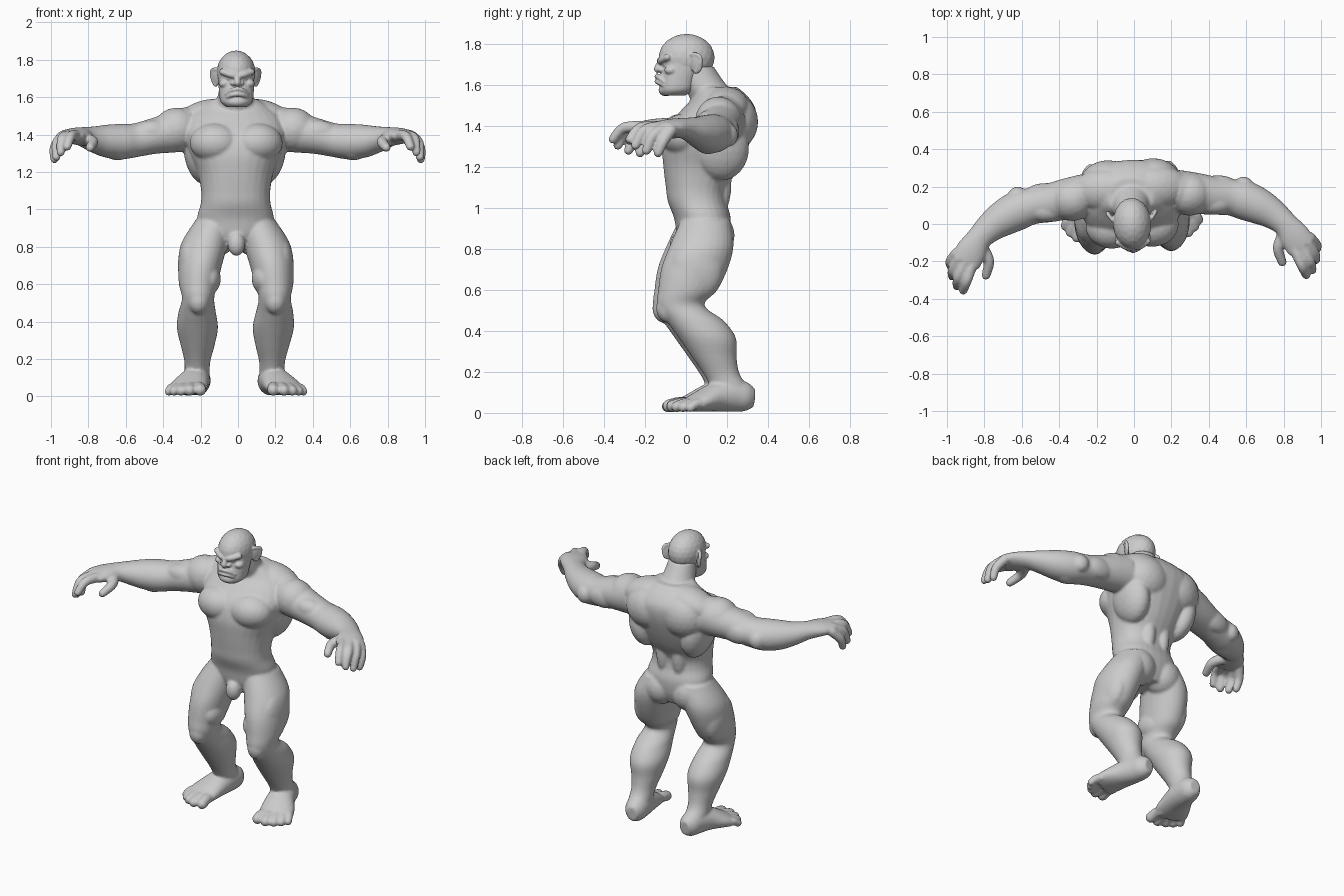
import bpy, bmesh, math
from mathutils import Vector, Matrix, Euler

SEG = 28


def spline(rings, steps=5):
    """Catmull-Rom interpolation of (x, y, z, a, b) rings."""
    out = []
    for i in range(len(rings) - 1):
        p0, p1 = rings[max(i - 1, 0)], rings[i]
        p2, p3 = rings[i + 1], rings[min(i + 2, len(rings) - 1)]
        for s in range(steps):
            t = s / steps
            out.append([0.5 * (2 * b + (c - a) * t + (2 * a - 5 * b + 4 * c - d) * t * t
                               + (3 * b - a - 3 * c + d) * t ** 3)
                        for a, b, c, d in zip(p0, p1, p2, p3)])
    return out + [list(rings[-1])]


def loft(bm, rings, flat=False, power=1.0):
    """Closed tube through elliptical rings; flat keeps the rings horizontal."""
    rs = spline(rings)
    pts = [Vector(r[:3]) for r in rs]
    loops = []
    for i, r in enumerate(rs):
        u, v = Vector((1, 0, 0)), Vector((0, 1, 0))
        if not flat:
            t = (pts[min(i + 1, len(pts) - 1)] - pts[max(i - 1, 0)]).normalized()
            u = t.cross(Vector((0, 0, 1))).normalized()
            v = u.cross(t)
        loop = []
        for k in range(SEG):
            c, s = math.cos(math.tau * k / SEG), math.sin(math.tau * k / SEG)
            c = math.copysign(abs(c) ** power, c)
            s = math.copysign(abs(s) ** power, s)
            loop.append(bm.verts.new(pts[i] + u * c * r[3] + v * s * r[4]))
        loops.append(loop)
    for l0, l1 in zip(loops, loops[1:]):
        for k in range(SEG):
            j = (k + 1) % SEG
            bm.faces.new((l0[k], l0[j], l1[j], l1[k]))
    bm.faces.new(loops[0][::-1])
    bm.faces.new(loops[-1])


def ball(bm, c, r, rot=(0, 0, 0)):
    m = Matrix.Translation(c) @ Euler(rot).to_matrix().to_4x4() @ Matrix.Diagonal((*r, 1))
    bmesh.ops.create_icosphere(bm, subdivisions=3, radius=1, matrix=m)


def digit(bm, pts, r0, r1):
    """Round-ended finger, toe or ridge."""
    n = len(pts) - 1
    rad = [r0 + (r1 - r0) * i / n for i in range(n + 1)]
    loft(bm, [(*p, r, r) for p, r in zip(pts, rad)])
    ball(bm, pts[0], (r0,) * 3)
    ball(bm, pts[-1], (r1,) * 3)


def skin(name, bm, voxel, smooth):
    """Mirror the half model, fuse its volumes and smooth the surface."""
    bmesh.ops.recalc_face_normals(bm, faces=bm.faces)
    me = bpy.data.meshes.new(name)
    bm.to_mesh(me)
    bm.free()
    ob = bpy.data.objects.new(name, me)
    bpy.context.collection.objects.link(ob)
    ob.modifiers.new("mirror", 'MIRROR').use_mirror_merge = False
    rm = ob.modifiers.new("fuse", 'REMESH')
    rm.mode = 'VOXEL'
    rm.voxel_size = voxel
    rm.use_smooth_shade = True
    sm = ob.modifiers.new("smooth", 'SMOOTH')
    sm.factor, sm.iterations = 0.5, smooth
    # the whole figure is turned slightly to one side
    ob.rotation_euler.z = 0.045
    ob.location.x = -0.01
    return ob


body = bmesh.new()

# torso
loft(body, [(0, .09, .79, .10, .09), (0, .085, .86, .18, .125), (0, .08, .95, .205, .138),
            (0, .055, 1.03, .187, .143), (0, .052, 1.10, .185, .150), (0, .075, 1.20, .205, .185),
            (0, .095, 1.30, .245, .210), (0, .125, 1.40, .275, .212), (0, .16, 1.48, .26, .180),
            (0, .17, 1.54, .20, .135), (0, .15, 1.59, .12, .10)], flat=True, power=0.88)
# neck
loft(body, [(0, .17, 1.46, .13, .13), (0, .135, 1.54, .112, .118),
            (0, .085, 1.61, .094, .105), (0, .05, 1.69, .08, .085)], flat=True)
# chest, shoulder, back, hip and groin masses
for c, r, rot in [((.115, -.015, 1.355), (.135, .112, .105), (0, 0, .15)),
                  ((.315, .145, 1.425), (.125, .115, .118), (0, .3, 0)),
                  ((.15, .19, 1.50), (.17, .11, .085), (0, .25, 0)),
                  ((.12, .225, 1.42), (.15, .122, .14), (0, 0, 0)),
                  ((.185, .165, 1.29), (.085, .135, .16), (0, .2, 0)),
                  ((.055, .16, 1.12), (.05, .06, .16), (0, 0, 0)),
                  ((.10, .125, .865), (.115, .108, .115), (0, 0, 0)),
                  ((0, -.035, .815), (.047, .045, .065), (0, 0, 0))]:
    ball(body, c, r, rot)

# arm
loft(body, [(.24, .17, 1.43, .11, .12), (.34, .15, 1.41, .11, .108), (.44, .132, 1.39, .103, .095),
            (.53, .12, 1.37, .098, .090), (.61, .098, 1.362, .105, .095), (.69, .06, 1.365, .096, .088),
            (.76, .015, 1.375, .080, .070), (.82, -.04, 1.388, .068, .052),
            (.865, -.105, 1.392, .082, .044), (.90, -.165, 1.392, .080, .034)])
for c, r, rot in [((.45, .09, 1.415), (.10, .06, .062), (0, .1, 0)),
                  ((.46, .185, 1.375), (.11, .055, .07), (0, .1, 0)),
                  ((.61, .185, 1.355), (.05, .04, .055), (0, 0, -.4)),
                  ((.63, .08, 1.33), (.09, .075, .068), (0, 0, -.4))]:
    ball(body, c, r, rot)
# fingers and thumb
for pts in [[(.865, -.18, 1.395), (.897, -.265, 1.39), (.918, -.315, 1.335)],
            [(.905, -.17, 1.395), (.943, -.245, 1.378), (.952, -.29, 1.305)],
            [(.935, -.145, 1.39), (.970, -.205, 1.352), (.973, -.237, 1.28)],
            [(.945, -.115, 1.38), (.980, -.155, 1.325), (.980, -.18, 1.268)]]:
    digit(body, pts, .030, .023)
digit(body, [(.82, -.075, 1.375), (.775, -.16, 1.362), (.793, -.24, 1.33)], .036, .024)

# leg
loft(body, [(.115, .09, .94, .10, .12), (.165, .07, .82, .125, .155), (.19, .035, .71, .118, .163),
            (.203, .0, .60, .103, .145), (.205, -.035, .525, .086, .115),
            (.207, .035, .45, .100, .140), (.203, .095, .365, .110, .140),
            (.20, .13, .27, .090, .108), (.20, .165, .19, .070, .088),
            (.20, .205, .12, .066, .090), (.20, .22, .06, .06, .08)], flat=True)
ball(body, (.205, -.095, .51), (.058, .06, .072))
ball(body, (.245, .04, .70), (.065, .13, .15))
ball(body, (.145, -.02, .63), (.062, .10, .085))

# foot and toes
loft(body, [(.185, .325, .075, .035, .045), (.19, .285, .078, .062, .070), (.20, .22, .085, .074, .080),
            (.22, .14, .078, .086, .072), (.25, .06, .056, .103, .052),
            (.27, .005, .040, .100, .036)])
for i, tip in enumerate([(.195, -.075), (.252, -.078), (.298, -.058), (.333, -.03), (.360, .005)]):
    r = .032 - .0022 * i
    base = (.20 + .033 * i, .02 + .012 * i, .042)
    mid = ((base[0] + tip[0]) / 2, (base[1] + tip[1]) / 2, .046)
    digit(body, [base, mid, (*tip, r + .002)], r, r)

skin("body", body, .008, 7)

head = bmesh.new()

# skull and jaw
ball(head, (0, .003, 1.733), (.103, .137, .116))
loft(head, [(0, -.06, 1.548, .055, .055), (0, -.045, 1.575, .085, .083), (0, -.032, 1.63, .093, .092),
            (0, -.015, 1.69, .096, .100), (0, -.01, 1.75, .095, .105)], flat=True, power=0.88)
# brow, nose, lips
digit(head, [(0, -.122, 1.712), (.035, -.122, 1.720), (.078, -.095, 1.735)], .017, .017)
digit(head, [(0, -.118, 1.715), (0, -.132, 1.695), (0, -.138, 1.678)], .014, .019)
digit(head, [(0, -.142, 1.642), (.03, -.133, 1.637), (.055, -.108, 1.615)], .012, .011)
digit(head, [(0, -.142, 1.616), (.03, -.132, 1.611), (.053, -.108, 1.598)], .012, .010)
# nostril, eye, cheek, muzzle, chin
for c, r in [((.021, -.122, 1.674), (.016, .018, .013)), ((.04, -.098, 1.699), (.018, .016, .013)),
             ((.066, -.075, 1.672), (.03, .034, .024)), ((0, -.095, 1.632), (.06, .042, .034)),
             ((0, -.098, 1.575), (.056, .036, .03))]:
    ball(head, c, r)
# ear
ball(head, (.112, .045, 1.705), (.012, .036, .050), (0, .12, -.55))
digit(head, [(.105, .025, 1.748), (.124, .055, 1.745), (.128, .066, 1.715), (.108, .045, 1.665)], .010, .011)

skin("head", head, .0045, 4)
